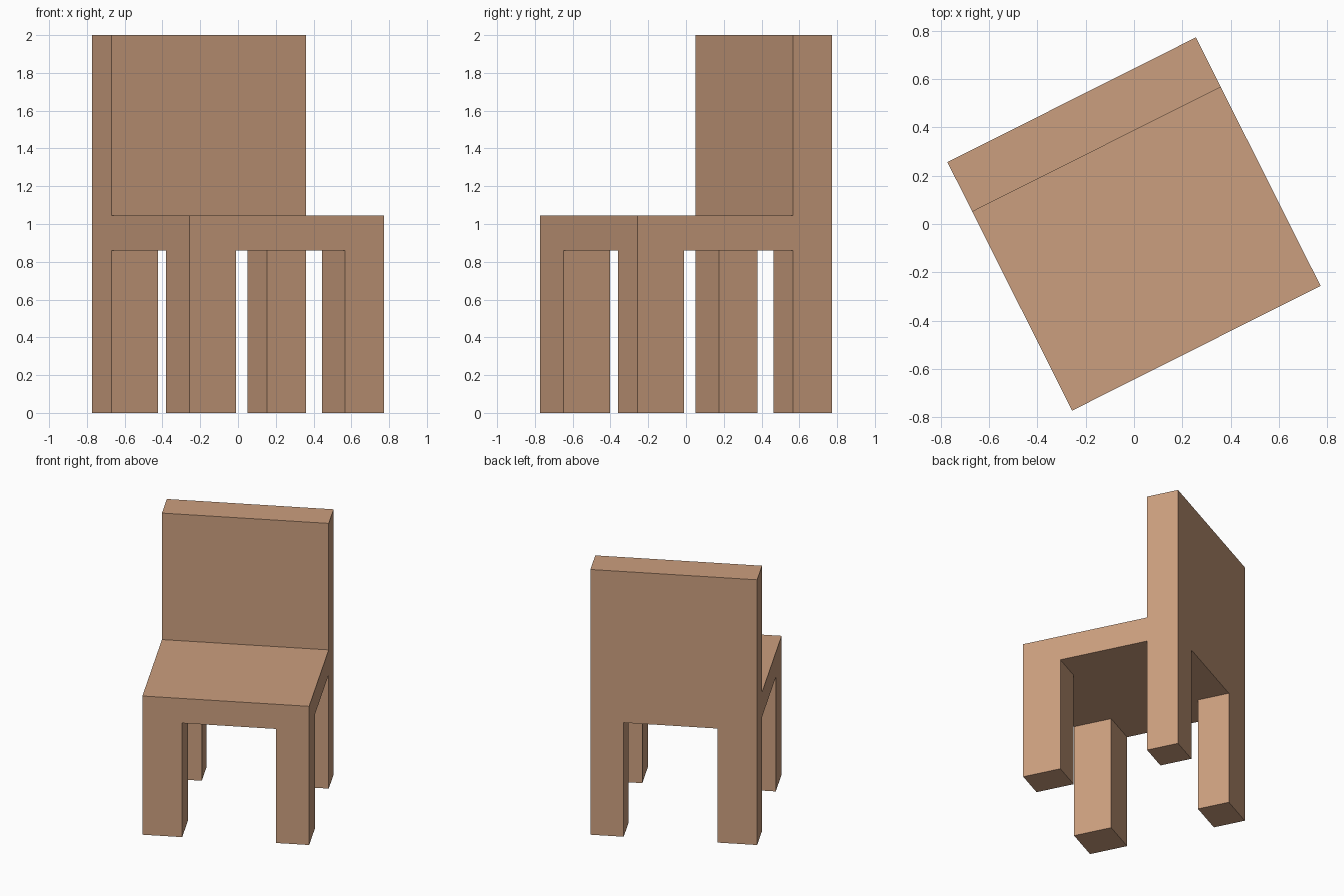
import bpy, bmesh, math

if "Cube" in bpy.data.objects:
    bpy.data.objects.remove(bpy.data.objects["Cube"])

wood = bpy.data.materials.new("tan wood")
wood.diffuse_color = (0.60, 0.345, 0.21, 1)
wood.use_nodes = True
wood.node_tree.nodes["Principled BSDF"].inputs["Base Color"].default_value = wood.diffuse_color

# Cut lines of the chair: leg widths, leg depths, and floor / seat / back heights
H = 0.576
xs = [-H, -H + 0.275, H - 0.23, H]
ys = [-H, -H + 0.276, H - 0.23, H]
zs = [0, 0.86, 1.046, 2]


def is_solid(i, j, k):
    if min(i, j, k) < 0 or max(i, j, k) > 2:
        return False
    if k == 0:                       # four corner legs
        return i != 1 and j != 1
    if k == 1:                       # full seat slab
        return True
    return j == 2                    # backrest along the rear


# Skin the solid blocks, so the chair is one body without inner walls
bm = bmesh.new()
for i in range(3):
    for j in range(3):
        for k in range(3):
            if not is_solid(i, j, k):
                continue
            for axis in range(3):
                for side in (0, 1):
                    n = [i, j, k]
                    n[axis] += 2 * side - 1
                    if is_solid(*n):
                        continue
                    b, c = (axis + 1) % 3, (axis + 2) % 3
                    corners = []
                    for db, dc in ((0, 0), (1, 0), (1, 1), (0, 1)):
                        p = [i, j, k]
                        p[axis] += side
                        p[b] += db
                        p[c] += dc
                        corners.append(bm.verts.new((xs[p[0]], ys[p[1]], zs[p[2]])))
                    bm.faces.new(corners if side else corners[::-1])
bmesh.ops.remove_doubles(bm, verts=bm.verts[:], dist=1e-4)
bmesh.ops.dissolve_limit(bm, angle_limit=0.01, verts=bm.verts[:], edges=bm.edges[:])

mesh = bpy.data.meshes.new("chair")
bm.to_mesh(mesh)
bm.free()
mesh.materials.append(wood)
chair = bpy.data.objects.new("chair", mesh)
chair.rotation_euler.z = math.atan2(0.517, 1.03)   # chair stands turned
bpy.context.collection.objects.link(chair)
